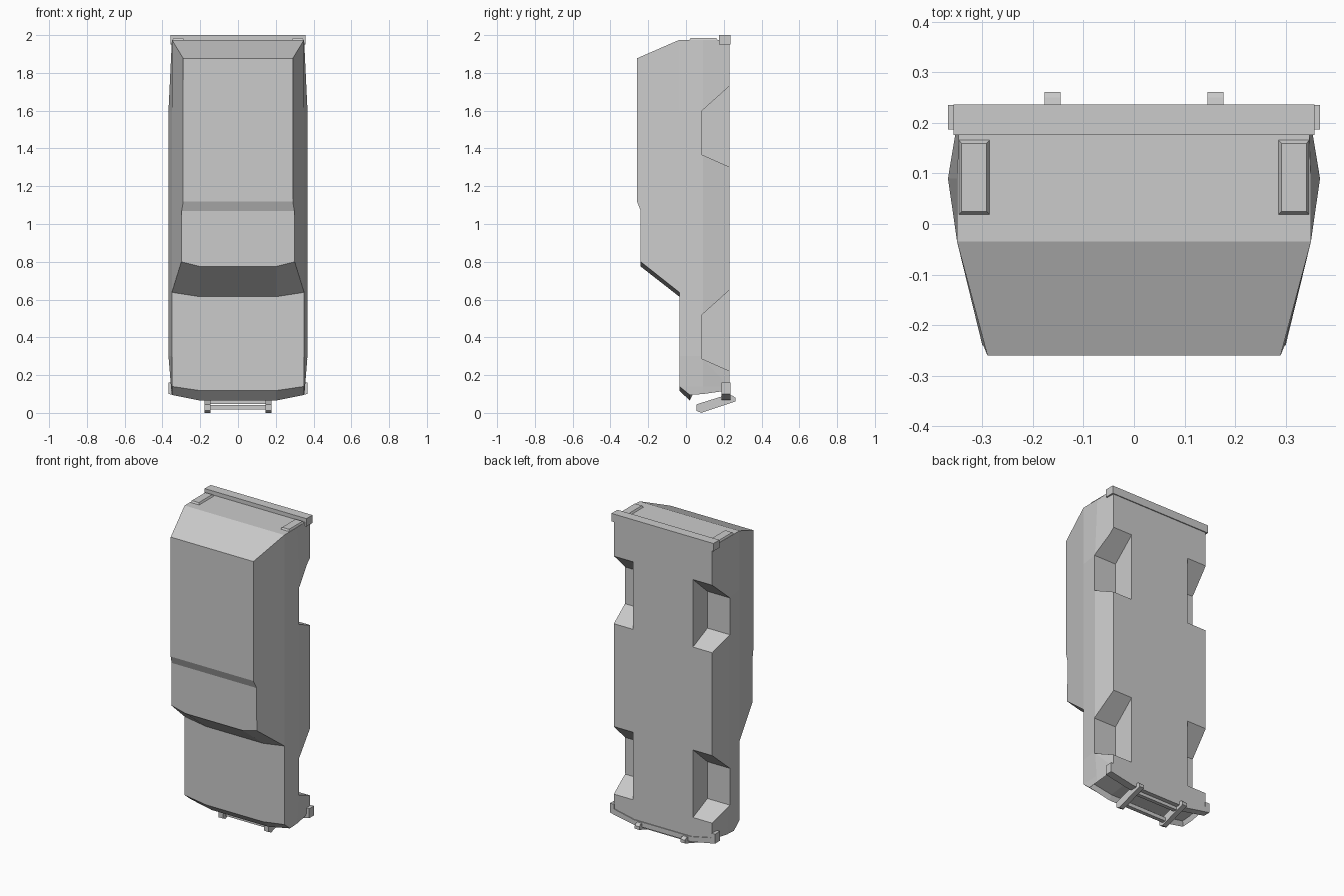
import bpy, bmesh
from mathutils import Vector

if "Cube" in bpy.data.objects:
    bpy.data.objects.remove(bpy.data.objects["Cube"])

grey = bpy.data.materials.new("body_grey")
grey.diffuse_color = (0.6, 0.6, 0.6, 1)
grey.use_nodes = True
grey.node_tree.nodes["Principled BSDF"].inputs["Base Color"].default_value = grey.diffuse_color


def finish(name, bm):
    bmesh.ops.recalc_face_normals(bm, faces=bm.faces)
    me = bpy.data.meshes.new(name)
    bm.to_mesh(me)
    bm.free()
    me.materials.append(grey)
    ob = bpy.data.objects.new(name, me)
    bpy.context.collection.objects.link(ob)
    return ob


def loft(bm, rings):
    """Skin closed rings of equal length; returns the vertex rings."""
    vs = [[bm.verts.new(p) for p in r] for r in rings]
    n = len(vs[0])
    for a, b in zip(vs, vs[1:]):
        for i in range(n):
            j = (i + 1) % n
            bm.faces.new((a[i], a[j], b[j], b[i]))
    return vs


def solid(name, rings):
    bm = bmesh.new()
    vs = loft(bm, rings)
    bm.faces.new(vs[0])
    bm.faces.new(vs[-1])
    return finish(name, bm)


def prism_x(name, yz, x0, x1):
    return solid(name, [[(x, y, z) for y, z in yz] for x in (x0, x1)])


def box(name, x0, x1, y0, y1, z0, z1):
    return prism_x(name, [(y0, z0), (y1, z0), (y1, z1), (y0, z1)], x0, x1)


# lower body: cross-sections from the bowed nose (z low) to the tail (z high)
def section(w, y_top, z_top, z_wide, z_bot, bow):
    half = [(0.2, 0.23, z_bot - bow), (0.345, 0.23, z_bot), (w, 0.09, z_wide),
            (0.35, y_top, z_top), (0.2, y_top, z_top - bow)]
    return half + [(-x, y, z) for x, y, z in reversed(half)]


bm = bmesh.new()
rings = loft(bm, [
    section(0.352, 0.02, 0.095, 0.10, 0.12, 0.03),
    section(0.355, -0.035, 0.14, 0.14, 0.14, 0.022),
    section(0.368, -0.035, 0.30, 0.30, 0.30, 0),
    section(0.368, -0.035, 1.60, 1.60, 1.60, 0),
    section(0.350, -0.035, 1.975, 1.975, 1.975, 0)])
bm.faces.new(rings[-1])
r = rings[0]
nose = [bm.faces.new(r[0:5]), bm.faces.new((r[0], r[4], r[5], r[9])), bm.faces.new(r[5:10])]
bmesh.ops.recalc_face_normals(bm, faces=bm.faces)
# sunken grille
bmesh.ops.inset_region(bm, faces=nose, thickness=0.015, depth=0)
for v in {v for f in nose for v in f.verts}:
    v.co.z += 0.03
body = finish("lower_body", bm)

# wheel arches cut out of the lower body
for z in (0.0, 1.08):
    for s in (-1, 1):
        cut = prism_x("arch_cutter", [(0.30, z + 0.19), (0.23, z + 0.222), (0.085, z + 0.287),
                                      (0.085, z + 0.52), (0.23, z + 0.65), (0.30, z + 0.713)],
                      s * 0.21, s * 0.5)
        cut.hide_render = True
        mod = body.modifiers.new("arch", 'BOOLEAN')
        mod.operation = 'DIFFERENCE'
        mod.solver = 'EXACT'
        mod.object = cut
bpy.context.view_layer.update()
cut_mesh = bpy.data.meshes.new_from_object(body.evaluated_get(bpy.context.evaluated_depsgraph_get()))
body.modifiers.clear()
body.data = cut_mesh
for ob in [o for o in bpy.data.objects if o.name.startswith("arch_cutter")]:
    bpy.data.objects.remove(ob)


# cabin: bands from the windscreen foot over the stepped roof to the rear sill
def band(half):
    return [bm.verts.new((s * x, y, z)) for s, row in ((-1, half), (1, half[::-1])) for x, y, z in row]


bm = bmesh.new()
foot = band([(0.35, -0.035, 0.638), (0.2, -0.035, 0.615)])
brow = band([(0.30, -0.24, 0.80), (0.2, -0.24, 0.775)])
step = band([(0.298, -0.24, 1.07)])
roof = band([(0.29, -0.26, 1.12)])
back = band([(0.29, -0.26, 1.877)])
sill = band([(0.35, -0.035, 1.975)])
for i in range(3):
    bm.faces.new((foot[i], foot[i + 1], brow[i + 1], brow[i]))
bm.faces.new(brow + step[::-1])
for a, b in ((step, roof), (roof, back), (back, sill)):
    bm.faces.new((a[0], a[1], b[1], b[0]))
for k, e in ((0, 0), (3, 1)):
    bm.faces.new((foot[k], brow[k], step[e], roof[e], back[e], sill[e]))
bm.faces.new(foot + sill[::-1])
finish("cabin", bm)

# front bumper: bowed strip with wrapped ends
outer = [(-0.368, 0.16), (-0.368, 0.10), (-0.2, 0.068), (0.2, 0.068), (0.368, 0.10), (0.368, 0.16)]
inner = [(-0.34, 0.16), (-0.34, 0.13), (-0.2, 0.10), (0.2, 0.10), (0.34, 0.13), (0.34, 0.16)]
solid("front_bumper", [[(ox, 0.187, oz), (ox, 0.235, oz), (ix, 0.235, iz), (ix, 0.187, iz)]
                       for (ox, oz), (ix, iz) in zip(outer, inner)])

# rear bumper and tail lamps
box("rear_bumper", -0.357, 0.357, 0.176, 0.236, 1.95, 2.0)
for s in (-1, 1):
    solid("tail_lamp", [[(s * x, y, z) for x, y in ((a, c), (b, c), (b, d), (a, d))]
                        for a, b, c, d, z in ((0.285, 0.347, 0.018, 0.167, 1.974),
                                              (0.292, 0.341, 0.025, 0.159, 1.986))])

# push bar: two tilted uprights and cross bars
upright = [(0.055, 0.012), (0.055, 0.045), (0.215, 0.095), (0.25, 0.09),
           (0.261, 0.08), (0.261, 0.06), (0.08, 0.0)]
for s in (-1, 1):
    prism_x("push_bar_upright", upright, s * 0.145, s * 0.177)
for y, z in ((0.095, 0.03), (0.195, 0.06)):
    box("push_bar_rail", -0.147, 0.147, y - 0.012, y + 0.012, z - 0.012, z + 0.012)
